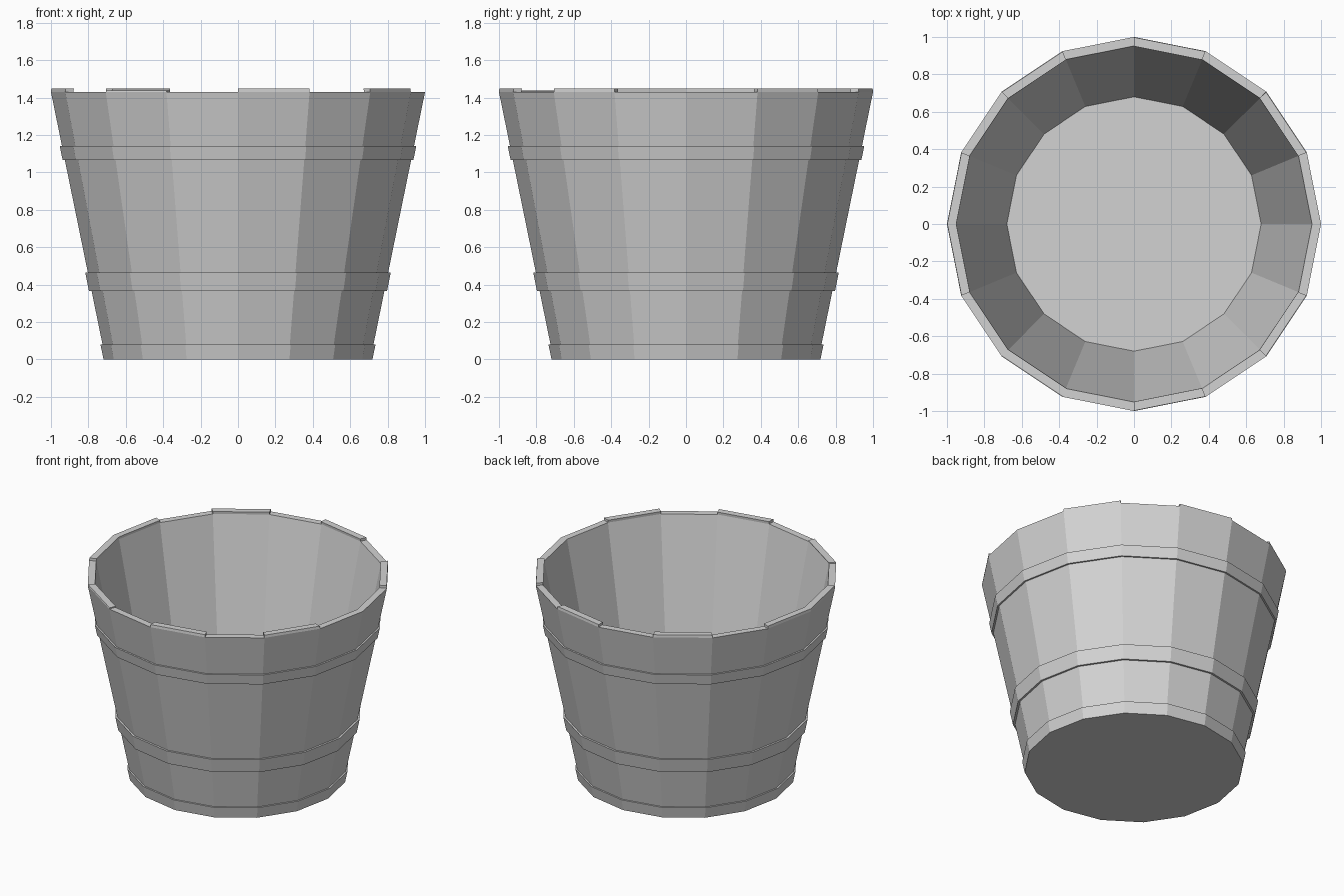
import bpy, bmesh, math

cube = bpy.data.objects.get("Cube")
if cube:
    bpy.data.objects.remove(cube, do_unlink=True)

SIDES = 16
RIM_Z = 1.43
BASE_R = 0.708

grey = bpy.data.materials.new("plain grey")
grey.use_nodes = True
COLOUR = (0.65, 0.65, 0.65, 1)
grey.diffuse_color = COLOUR
grey.node_tree.nodes["Principled BSDF"].inputs["Base Color"].default_value = COLOUR


def wall_radius(z):
    return BASE_R + (1 - BASE_R) * z / RIM_Z


def point(radius, z, step):
    a = math.tau * step / SIDES
    return (radius * math.cos(a), radius * math.sin(a), z)


def finish(name, bm):
    bmesh.ops.recalc_face_normals(bm, faces=bm.faces)
    mesh = bpy.data.meshes.new(name)
    bm.to_mesh(mesh)
    bm.free()
    mesh.materials.append(grey)
    obj = bpy.data.objects.new(name, mesh)
    bpy.context.collection.objects.link(obj)
    return obj


def lathe(name, profile, closed):
    """Revolve a profile of (radius, height); an open one gets end caps."""
    bm = bmesh.new()
    rings = [[bm.verts.new(point(r, z, i)) for i in range(SIDES)] for r, z in profile]
    pairs = list(zip(rings, rings[1:]))
    if closed:
        pairs.append((rings[-1], rings[0]))
    else:
        bm.faces.new(rings[0])
        bm.faces.new(rings[-1])
    for a, b in pairs:
        for i in range(SIDES):
            j = (i + 1) % SIDES
            bm.faces.new((a[i], a[j], b[j], b[i]))
    return finish(name, bm)


# Tapered tub with a thick wall and a raised floor
lathe("bucket_body", [(BASE_R, 0), (1, RIM_Z), (0.952, RIM_Z), (0.68, 0.09)], False)


# Hoops that follow the taper of the wall
def hoop(name, low, high, thickness):
    lathe(name, [(wall_radius(low) - 0.02, low),
                 (wall_radius(low) + thickness, low),
                 (wall_radius(high) + thickness, high),
                 (wall_radius(high) - 0.02, high)], True)


hoop("base_hoop", 0, 0.08, 0.011)
hoop("lower_hoop", 0.365, 0.465, 0.014)
hoop("upper_hoop", 1.065, 1.14, 0.012)

# Taller staves standing slightly above the rim
bm = bmesh.new()
for k in (1, 3, 5, 7, 8, 10, 12, 14):
    top = RIM_Z + (0.008 if k == 10 else 0.018)
    corners = [(1, k), (1, k + 1), (0.952, k + 1), (0.952, k)]
    low = [bm.verts.new(point(r, RIM_Z, s)) for r, s in corners]
    high = [bm.verts.new(point(r * 0.998, top, s)) for r, s in corners]
    bm.faces.new(high)
    for i in range(4):
        j = (i + 1) % 4
        bm.faces.new((low[i], low[j], high[j], high[i]))
finish("raised_stave_tops", bm)
